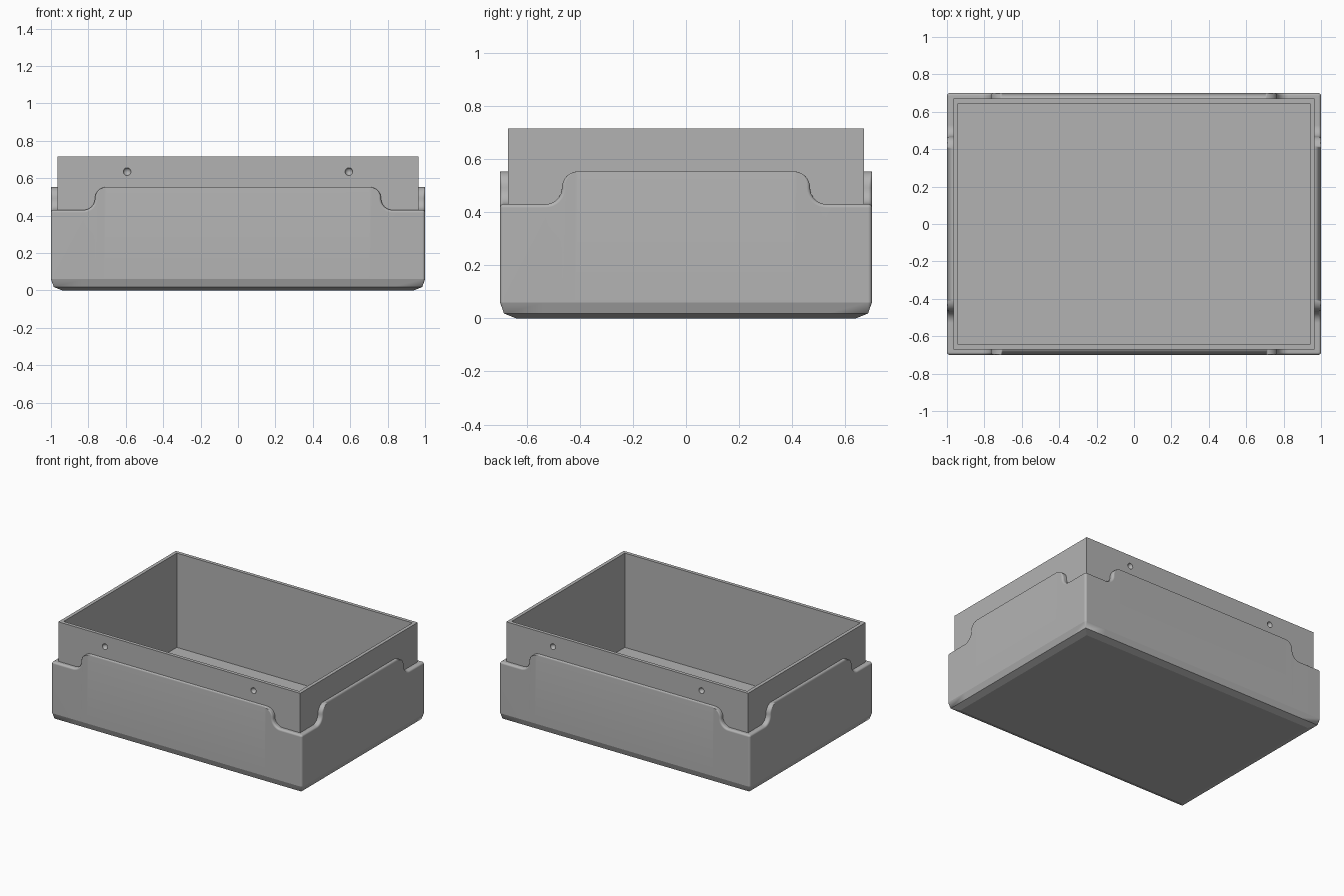
import bpy, bmesh, math

if "Cube" in bpy.data.objects:
    bpy.data.objects.remove(bpy.data.objects["Cube"])

HX, HY = 1.0, 0.70            # outer half sizes
LOW, HIGH = 0.43, 0.553       # rim heights at the corners and mid-sides
CORNER, FILLET = 0.015, 0.014
STEPS = 6

grey = bpy.data.materials.new("warm_free_grey")
grey.name = "plain_grey"
grey.use_nodes = True
colour = (0.45, 0.45, 0.45, 1)
grey.diffuse_color = colour
grey.node_tree.nodes["Principled BSDF"].inputs["Base Color"].default_value = colour


def make_object(name, bm):
    bmesh.ops.remove_doubles(bm, verts=bm.verts, dist=1e-5)
    bmesh.ops.recalc_face_normals(bm, faces=bm.faces)
    mesh = bpy.data.meshes.new(name)
    bm.to_mesh(mesh)
    bm.free()
    mesh.materials.append(grey)
    obj = bpy.data.objects.new(name, mesh)
    bpy.context.collection.objects.link(obj)
    return obj


def activate(obj):
    bpy.ops.object.select_all(action='DESELECT')
    obj.select_set(True)
    bpy.context.view_layer.objects.active = obj


def rim_half(centre):
    """S-shaped rim for one half side: (u, z, normal u, normal z, fillet amount)."""
    r = (HIGH - LOW) / 2
    pts = []
    for i in range(9):          # hollow lower arc
        a = math.radians(90) * i / 8
        pts.append((centre + r - r * math.sin(a), LOW + r - r * math.cos(a),
                    math.sin(a), math.cos(a), 1))
    for i in range(1, 9):       # round upper arc
        a = math.radians(90) * i / 8
        pts.append((centre - r + r * math.cos(a), LOW + r + r * math.sin(a),
                    math.cos(a), math.sin(a), 1 - i / 8))
    return pts


def perimeter(inset, drop=0.0, z=None):
    """Closed ring round the box; z None follows the rim lowered by drop."""
    ring = []
    for side in range(4):
        long_side = side % 2 == 0
        half, depth = (HX, HY) if long_side else (HY, HX)
        s_curve = rim_half(0.765 if long_side else 0.467)
        local = []
        left = [(-u, h, -nu, nz, w) for u, h, nu, nz, w in s_curve]
        for u, h, nu, nz, w in left + s_curve[::-1]:
            d = drop * w if z is None else 0
            inward = inset if z is not None or inset > FILLET else inset * w
            local.append((u - nu * d, -depth + inward, h - nz * d if z is None else z))
        # rounded vertical corner at the end of this side
        gap, rad = max(CORNER, inset), max(CORNER - inset, 0)
        for i in range(STEPS + 1):
            a = math.radians(-90 + 90 * i / STEPS)
            local.append((half - gap + rad * math.cos(a), -depth + gap + rad * math.sin(a),
                          LOW - drop if z is None else z))
        c, s = [(1, 0), (0, 1), (-1, 0), (0, -1)][side]
        ring += [(x * c - y * s, x * s + y * c, h) for x, y, h in local]
    return ring


# Outer shell: chamfered foot, straight wall, filleted rim
rings = [perimeter(0.06, z=0), perimeter(0.015, z=0.018), perimeter(0, z=0.06)]
for i in range(STEPS + 1):
    a = math.radians(90) * i / STEPS
    rings.append(perimeter(FILLET * (1 - math.cos(a)), FILLET * (1 - math.sin(a))))
rings.append(perimeter(0.04))
bm = bmesh.new()
loops = [[bm.verts.new(p) for p in ring] for ring in rings]
bm.faces.new(loops[0][::-1])
for lower, upper in zip(loops, loops[1:]):
    for i in range(len(lower)):
        j = (i + 1) % len(lower)
        bm.faces.new((lower[i], lower[j], upper[j], upper[i]))
bmesh.ops.dissolve_degenerate(bm, dist=1e-5, edges=bm.edges)
shell = make_object("outer_shell", bm)
activate(shell)
bpy.ops.object.shade_smooth_by_angle(angle=math.radians(19))
weighted = shell.modifiers.new("even_shading", 'WEIGHTED_NORMAL')
weighted.keep_sharp = True

# Inner tray: thin-walled open box
bm = bmesh.new()
tray_rings = []
for hx, hy, z in ((0.965, 0.67, 0.02), (0.965, 0.67, 0.715),
                  (0.94, 0.645, 0.715), (0.94, 0.645, 0.035)):
    tray_rings.append([bm.verts.new((sx * hx, sy * hy, z))
                       for sx, sy in ((-1, -1), (1, -1), (1, 1), (-1, 1))])
for lower, upper in zip(tray_rings, tray_rings[1:]):
    for i in range(4):
        j = (i + 1) % 4
        bm.faces.new((lower[i], lower[j], upper[j], upper[i]))
bm.faces.new(tray_rings[0][::-1])
bm.faces.new(tray_rings[-1])
tray = make_object("inner_tray", bm)

# Small round catch dimples on the front and back of the tray
bm = bmesh.new()
for sx in (-1, 1):
    for sy in (-1, 1):
        made = bmesh.ops.create_uvsphere(bm, u_segments=16, v_segments=10, radius=0.021)
        bmesh.ops.translate(bm, verts=made["verts"], vec=(sx * 0.593, sy * 0.672, 0.635))
cutter = make_object("dimple_cutter", bm)
cutter.hide_render = True
cut = tray.modifiers.new("dimples", 'BOOLEAN')
cut.operation, cut.solver, cut.object = 'DIFFERENCE', 'EXACT', cutter
activate(tray)
bpy.ops.object.modifier_apply(modifier=cut.name)
bpy.data.objects.remove(cutter)
bpy.ops.object.shade_smooth_by_angle(angle=math.radians(30))
